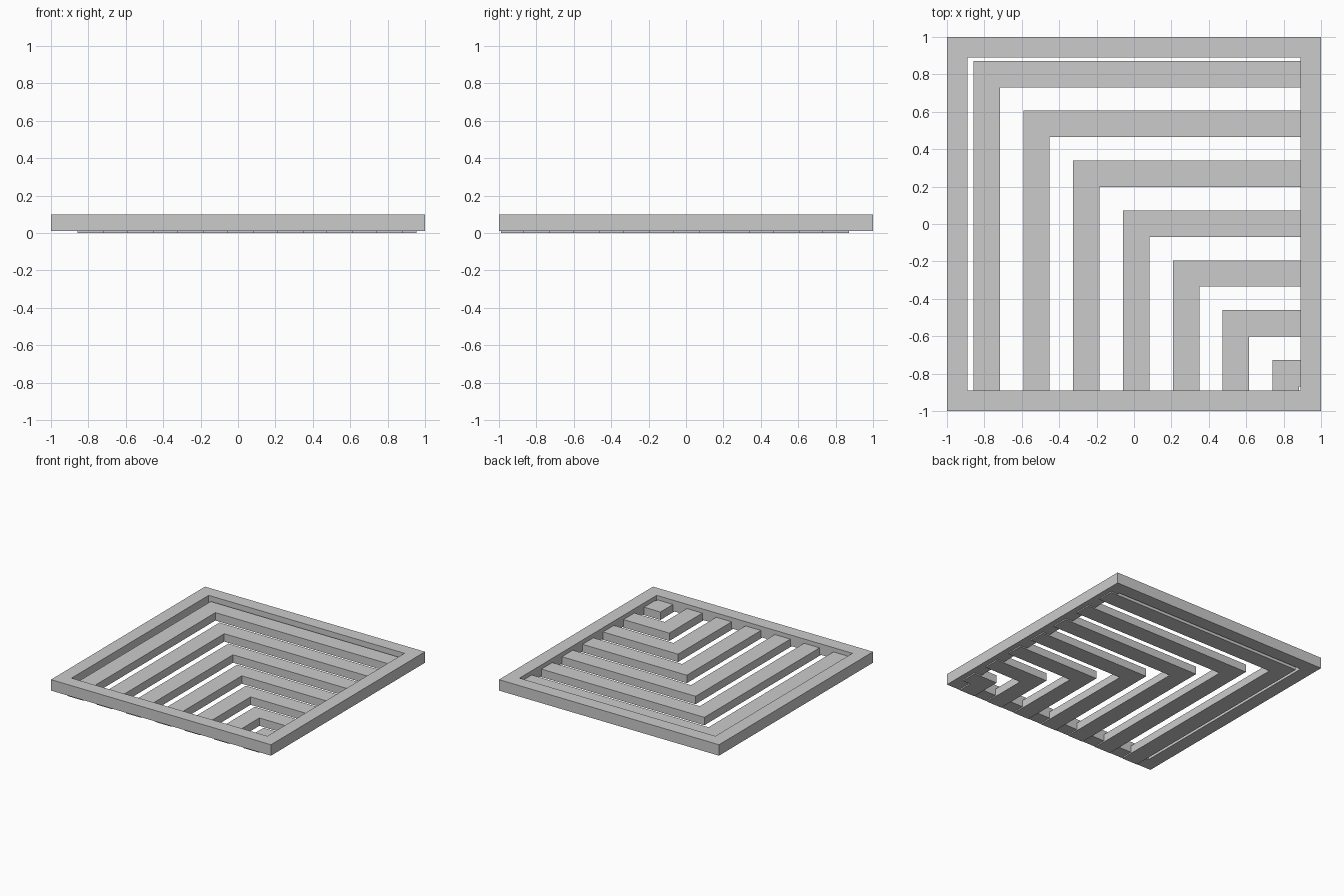
import bpy, bmesh

if "Cube" in bpy.data.objects:
    bpy.data.objects.remove(bpy.data.objects["Cube"])


def prism(name, outline, z0, z1):
    """Extrude a flat outline straight up from z0 to z1."""
    me = bpy.data.meshes.new(name)
    bm = bmesh.new()
    face = bm.faces.new([bm.verts.new((x, y, z0)) for x, y in outline])
    ext = bmesh.ops.extrude_face_region(bm, geom=[face])
    for v in ext["geom"]:
        if isinstance(v, bmesh.types.BMVert):
            v.co.z = z1
    bmesh.ops.recalc_face_normals(bm, faces=bm.faces)
    bm.to_mesh(me)
    bm.free()
    ob = bpy.data.objects.new(name, me)
    bpy.context.collection.objects.link(ob)
    return ob


# Square frame: one closed ring with a rectangular cross-section
OUT, INN, Z0, Z1 = 1.0, 0.89, 0.01, 0.10
me = bpy.data.meshes.new("frame")
bm = bmesh.new()
corners = [(-1, -1), (1, -1), (1, 1), (-1, 1)]
section = [(OUT, Z0), (OUT, Z1), (INN, Z1), (INN, Z0)]
rings = [[bm.verts.new((cx * r, cy * r, z)) for r, z in section] for cx, cy in corners]
for i in range(4):
    a, b = rings[i], rings[(i + 1) % 4]
    for j in range(4):
        k = (j + 1) % 4
        bm.faces.new((a[j], b[j], b[k], a[k]))
bmesh.ops.recalc_face_normals(bm, faces=bm.faces)
# merge the mitre seams so each side reads as a flat ring
bm.to_mesh(me)
bm.free()
bpy.context.collection.objects.link(bpy.data.objects.new("frame", me))

# Nested L-shaped slats stepping toward the front right corner
END_X, END_Y, WIDTH, STEP = 0.955, -0.99, 0.141, 0.2665
for i in range(7):
    x = -0.858 + i * STEP
    y = 0.872 - i * STEP
    prism(f"slat_{i + 1}", [
        (x, END_Y), (x + WIDTH, END_Y), (x + WIDTH, y - WIDTH),
        (END_X, y - WIDTH), (END_X, y), (x, y)], 0.0, 0.065)
